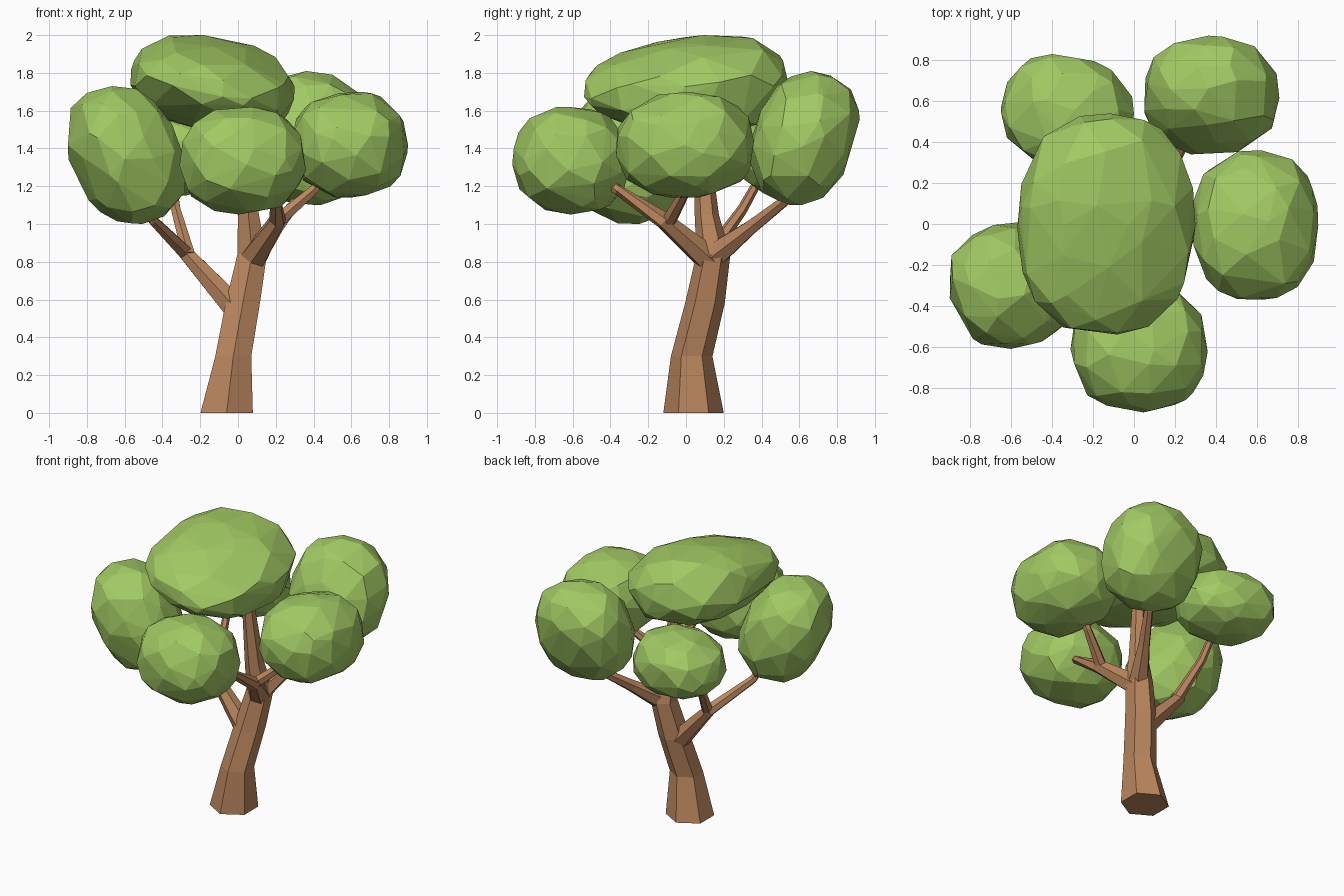
import bpy, bmesh, math, random
from mathutils import Vector, Euler

if "Cube" in bpy.data.objects:
    bpy.data.objects.remove(bpy.data.objects["Cube"])

random.seed(11)


def material(name, rgb):
    m = bpy.data.materials.new(name)
    m.diffuse_color = (*rgb, 1)
    m.use_nodes = True
    m.node_tree.nodes["Principled BSDF"].inputs["Base Color"].default_value = m.diffuse_color
    return m


LEAF = material("leaf green", (0.36, 0.59, 0.125))
BARK = material("bark brown", (0.49, 0.24, 0.112))


def finish(bm, name, mat):
    bmesh.ops.recalc_face_normals(bm, faces=bm.faces)
    me = bpy.data.meshes.new(name)
    bm.to_mesh(me)
    bm.free()
    me.materials.append(mat)
    ob = bpy.data.objects.new(name, me)
    bpy.context.collection.objects.link(ob)
    return ob


def tube(name, stations, sides=6, level=False):
    """Faceted limb through stations (x, y, z, radius)."""
    bm = bmesh.new()
    pts = [Vector(s[:3]) for s in stations]
    rings = []
    for i, s in enumerate(stations):
        d = (pts[min(i + 1, len(pts) - 1)] - pts[max(i - 1, 0)]).normalized()
        if level:
            d = Vector((0, 0, 1))
        u = (Vector((0, 1, 0)) - d * d.y).normalized()
        v = d.cross(u)
        ring = []
        for k in range(sides):
            a = math.tau * k / sides
            ring.append(bm.verts.new(pts[i] + (u * math.cos(a) + v * math.sin(a)) * s[3]))
        rings.append(ring)
    for r0, r1 in zip(rings, rings[1:]):
        for k in range(sides):
            n = (k + 1) % sides
            bm.faces.new((r0[k], r0[n], r1[n], r1[k]))
    bm.faces.new(rings[0])
    bm.faces.new(rings[-1])
    return finish(bm, name, BARK)


def blob(name, lo, hi, shape=(1, 1, 1), rot=(0, 0, 0), count=62, power=2.35, pinch=0):
    """Irregular faceted leaf clump, fitted to the box lo..hi; pinch thins its front."""
    turn = Euler([math.radians(a) for a in rot]).to_matrix()
    pts = []
    for i in range(count):
        z = 1 - 2 * (i + 0.5) / count
        a = i * 2.39996
        r = math.sqrt(1 - z * z)
        p = Vector((r * math.cos(a), r * math.sin(a), z))
        p = (p + Vector([random.uniform(-0.16, 0.16) for _ in range(3)])).normalized()
        p /= sum(abs(c) ** power for c in p) ** (1 / power)
        p.z *= 1 + pinch * p.y
        pts.append(turn @ Vector([c * s for c, s in zip(p, shape)]))
    mn = [min(p[k] for p in pts) for k in range(3)]
    mx = [max(p[k] for p in pts) for k in range(3)]
    bm = bmesh.new()
    for p in pts:
        bm.verts.new([lo[k] + (p[k] - mn[k]) / (mx[k] - mn[k]) * (hi[k] - lo[k]) for k in range(3)])
    bmesh.ops.convex_hull(bm, input=bm.verts)
    loose = [v for v in bm.verts if not v.link_faces]
    bmesh.ops.delete(bm, geom=loose, context='VERTS')
    return finish(bm, name, LEAF)


# Leaning six-sided trunk, continuing up into the crown
tube("trunk", [(-0.06, 0.04, 0, 0.16), (-0.025, 0.03, 0.3, 0.11), (0.025, 0.1, 0.58, 0.105),
               (0.075, 0.145, 0.84, 0.09), (0.055, 0.11, 1.05, 0.064), (0.02, 0.07, 1.58, 0.035)],
     level=True)

# Low left limb and its fork
tube("left_branch", [(0.0, 0.1, 0.54, 0.075), (-0.28, 0.13, 0.85, 0.042), (-0.45, -0.12, 1.02, 0.028),
                     (-0.54, -0.24, 1.2, 0.02)])
tube("back_left_branch", [(-0.26, 0.12, 0.83, 0.04), (-0.33, 0.3, 1.08, 0.028),
                          (-0.36, 0.45, 1.35, 0.02)])
# Upper limbs
tube("front_branch", [(0.07, 0.14, 0.80, 0.078), (0.21, -0.12, 1.02, 0.046), (0.19, -0.36, 1.18, 0.028),
                      (0.12, -0.5, 1.28, 0.02)])
tube("right_branch", [(0.19, -0.1, 1.0, 0.042), (0.4, 0.0, 1.18, 0.028), (0.52, 0.03, 1.35, 0.02)])
tube("back_branch", [(0.075, 0.13, 0.82, 0.075), (0.2, 0.34, 0.98, 0.042), (0.31, 0.52, 1.12, 0.03),
                     (0.37, 0.6, 1.32, 0.02)])

# Leaf clumps
blob("top_leaves", (-0.57, -0.54, 1.48), (0.3, 0.54, 2.0), (0.45, 0.54, 0.26), (3, 11, 0), 70, 2.4, 0.25)
blob("right_leaves", (0.29, -0.37, 1.14), (0.9, 0.36, 1.70), (0.3, 0.36, 0.28), (0, -6, 0), power=2.5)
blob("front_leaves", (-0.31, -0.92, 1.05), (0.36, -0.3, 1.62), (0.33, 0.31, 0.28), (-5, 0, 0))
blob("left_leaves", (-0.9, -0.61, 1.0), (-0.28, 0.01, 1.73), (0.26, 0.29, 0.39), (0, -20, 20))
blob("back_left_leaves", (-0.65, 0.26, 1.15), (0.0, 0.83, 1.59), (0.34, 0.28, 0.24), (0, 0, -14))
blob("back_leaves", (0.05, 0.34, 1.10), (0.71, 0.92, 1.81), (0.32, 0.26, 0.37), (-18, 0, 0))
